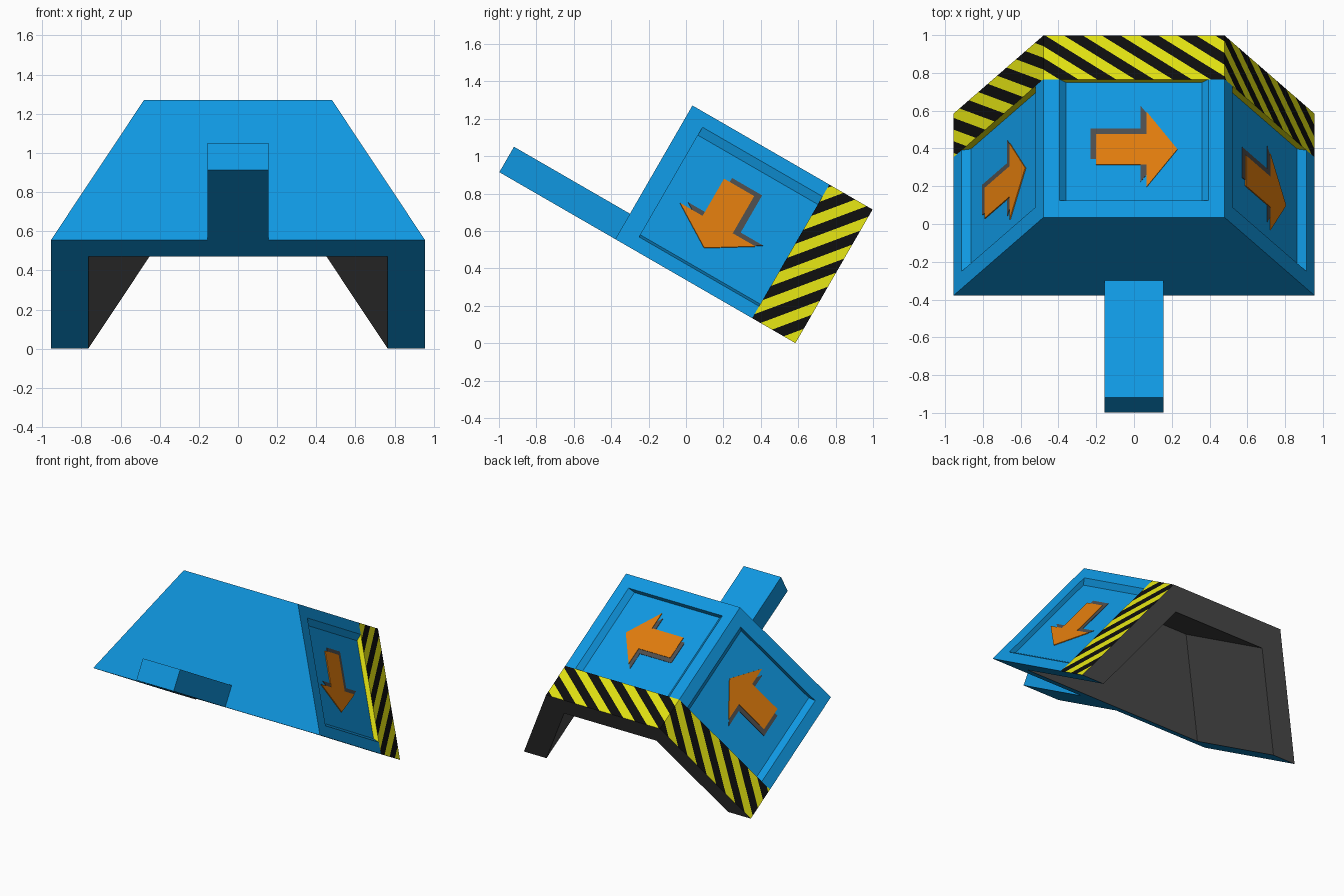
import bpy, bmesh, math
from mathutils import Vector, Matrix

if "Cube" in bpy.data.objects:
    bpy.data.objects.remove(bpy.data.objects["Cube"])

# Tilted local frame: x = width, y = length down the slope (s), z = height off the slope (u)
TILT = Matrix.Translation((0, -0.378, 0.556)) @ Matrix.Rotation(math.radians(-30), 4, 'X')
L, H, BAND = 1.112, 0.825, 0.845           # length, height, start of hazard band
CORNERS = [Vector(c) for c in ((-0.955, 0), (-0.48, H), (0.48, H), (0.955, 0))]
DEPTH, RIM = 0.036, 0.085                  # recess depth and rim width


def material(name, rgb):
    m = bpy.data.materials.new(name)
    m.diffuse_color = (*rgb, 1)
    m.use_nodes = True
    m.node_tree.nodes["Principled BSDF"].inputs["Base Color"].default_value = m.diffuse_color
    return m


BLUE = material("blue", (0.005, 0.31, 0.75))
GREY = material("dark grey", (0.075, 0.075, 0.075))
YELLOW = material("yellow", (0.74, 0.74, 0.006))
BLACK = material("black", (0.004, 0.004, 0.004))
ORANGE = material("orange", (0.74, 0.2, 0.004))


def solid(name, points, offset, mats):
    """Closed prism: polygon swept along an offset, in the tilted frame."""
    bm = bmesh.new()
    face = bm.faces.new([bm.verts.new(p) for p in points])
    ext = bmesh.ops.extrude_face_region(bm, geom=[face], use_keep_orig=True)
    moved = [g for g in ext["geom"] if isinstance(g, bmesh.types.BMVert)]
    bmesh.ops.translate(bm, verts=moved, vec=offset)
    bmesh.ops.recalc_face_normals(bm, faces=bm.faces)
    me = bpy.data.meshes.new(name)
    bm.to_mesh(me)
    bm.free()
    for m in mats:
        me.materials.append(m)
    ob = bpy.data.objects.new(name, me)
    bpy.context.collection.objects.link(ob)
    ob.matrix_world = TILT
    return ob


def prism(name, profile, s0, s1, mats=()):
    return solid(name, [(x, s0, u) for x, u in profile], (0, s1 - s0, 0), mats)


# The three outer sides: middle, direction across, outward normal, half width, wrap distance
sides = []
for a, b in zip(CORNERS, CORNERS[1:]):
    t = (b - a).normalized()
    sides.append(((a + b) / 2, t, Vector((-t.y, t.x)), (b - a).length / 2))
slant = sides[0][3]
WRAP = (-0.48 - slant, 0, 0.48 + slant)

# Main body with hollow underside and three recessed panels
body = prism("body", CORNERS, 0, BAND, (BLUE, GREY))
slope = 0.475 / H
CAV_TOP = 0.655
cavity = lambda u: 0.765 - slope * u
cutters = [prism("cutter", [(-cavity(-0.1), -0.1), (-cavity(CAV_TOP), CAV_TOP),
                            (cavity(CAV_TOP), CAV_TOP), (cavity(-0.1), -0.1)], 0.17, 1.3)]
for mid, t, n, half in sides:
    a = half - RIM
    shape = [(-a - 0.02, 0.02), (a + 0.02, 0.02), (a - DEPTH, -DEPTH), (DEPTH - a, -DEPTH)]
    cutters.append(prism("cutter", [mid + t * w + n * q for w, q in shape], 0.105, 1.0))
for c in cutters:
    c.hide_render = True
    mod = body.modifiers.new("cut", 'BOOLEAN')
    mod.object, mod.solver = c, 'EXACT'
bpy.context.view_layer.update()
cut = bpy.data.meshes.new_from_object(body.evaluated_get(bpy.context.evaluated_depsgraph_get()))
body.modifiers.clear()
body.data = cut
for c in cutters:
    bpy.data.objects.remove(c)
cut.materials.clear()
cut.materials.append(BLUE)
cut.materials.append(GREY)
bm = bmesh.new()
bm.from_mesh(cut)
for f in list(bm.faces):
    c = f.calc_center_median()
    if f.normal.y > 0.9 and c.y > BAND - 0.001:
        bm.faces.remove(f)                 # joint covered by the band
        continue
    inside = c.y > 0.16 and 0.001 < c.z < 0.7 and abs(c.x) < 0.8 - slope * c.z
    f.material_index = 1 if inside else 0
bm.to_mesh(cut)
bm.free()

# Hazard band: arch profile, outer sides split into diagonal stripes
inner = [(cavity(0), 0), (cavity(CAV_TOP), CAV_TOP), (-cavity(CAV_TOP), CAV_TOP), (-cavity(0), 0)]
band = prism("hazard_band", [tuple(c) for c in CORNERS] + inner, BAND, L,
             (YELLOW, BLACK, GREY, BLUE))
HALF, SKEW, PHASE = 0.1, 1.4, 0.43
bm = bmesh.new()
bm.from_mesh(band.data)
for f in bm.faces:
    if f.normal.y < -0.9:
        f.material_index = 0
    elif f.normal.z < -0.9 and f.calc_center_median().z < 0.001:
        f.material_index = 3
    else:
        f.material_index = 2
for (mid, t, n, half), w0 in zip(sides, WRAP):
    n3, t3 = Vector((n.x, 0, n.y)), Vector((t.x, 0, t.y))
    origin = Vector((mid.x, L, mid.y))
    outer = lambda: [f for f in bm.faces if f.normal.dot(n3) > 0.99]
    for k in range(-24, 12):
        w = PHASE + k * HALF - w0
        if -half - 0.4 < w < half:
            fs = outer()
            geom = fs + list({e for f in fs for e in f.edges}) + list({v for f in fs for v in f.verts})
            bmesh.ops.bisect_plane(bm, geom=geom, dist=1e-5, plane_co=origin + t3 * w,
                                   plane_no=t3 + Vector((0, SKEW, 0)))
    for f in outer():
        d = f.calc_center_median() - origin
        f.material_index = 1 - math.floor((d.dot(t3) + w0 + SKEW * d.y - PHASE) / HALF) % 2
bm.to_mesh(band.data)
bm.free()

# Arrows with an offset dark backing, one pair per panel, following the wrap direction
ARROW = [(-0.2, -0.093), (0.065, -0.093), (0.065, -0.232), (0.23, 0),
         (0.065, 0.232), (0.065, 0.093), (-0.2, 0.093)]
for (mid, t, n, half), label in zip(sides, ("left", "top", "right")):
    for part, mat, dw, ds, top in (("arrow", ORANGE, 0, 0, 0.006),
                                   ("arrow_backing", GREY, -0.03, 0.035, 0.003)):
        pts = []
        for w, s in ARROW:
            p = mid + t * (w + dw) - n * (DEPTH + 0.001)
            pts.append((p.x, 0.435 + s + ds, p.y))
        solid(f"{label}_{part}", pts, Vector((n.x, 0, n.y)) * (top + 0.001), (mat,))

# Handle bar sticking out of the front face
prism("handle", [(-0.157, 0), (-0.157, 0.157), (0.157, 0.157), (0.157, 0)], -0.716, 0, (BLUE,))
